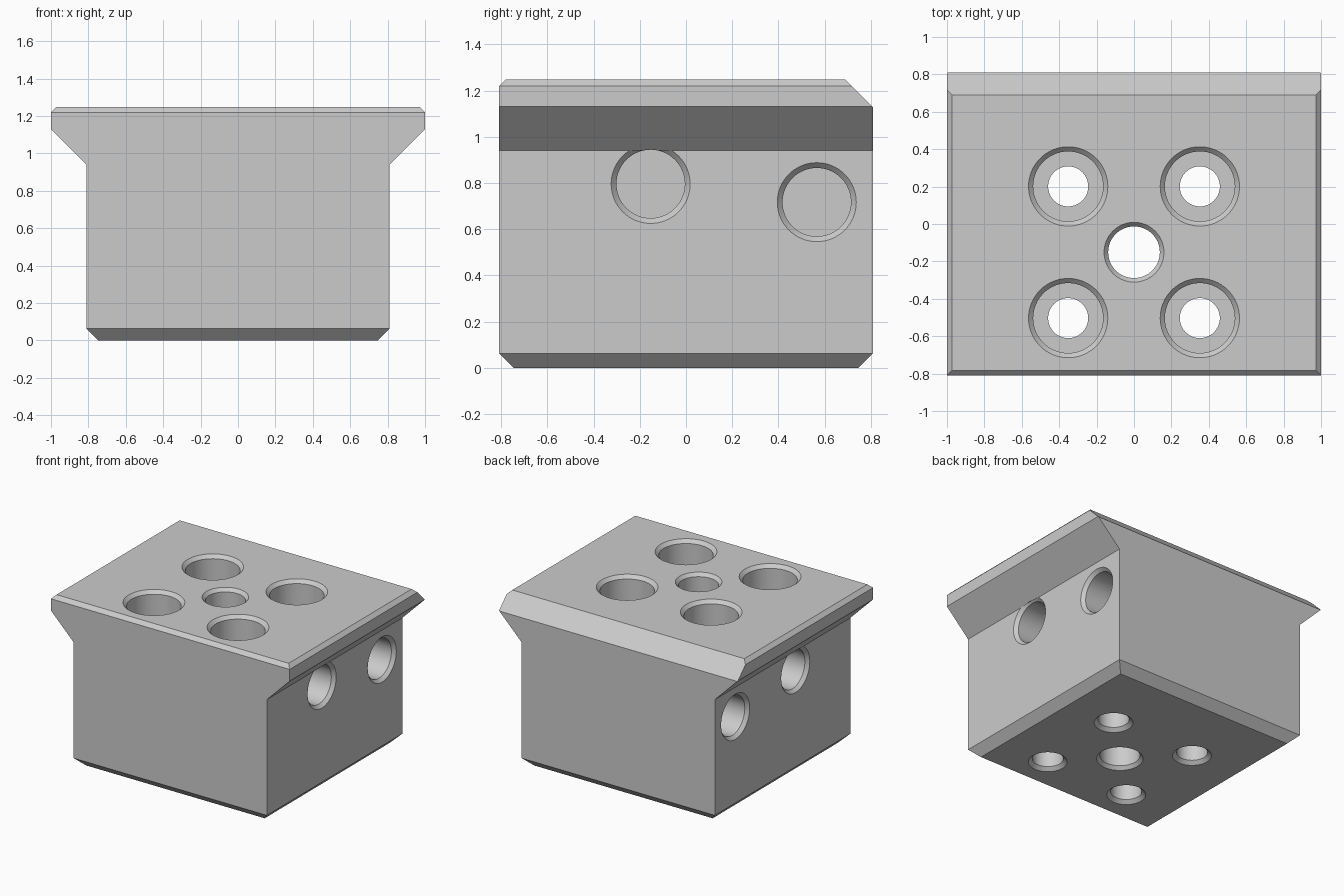
import bpy
import bmesh
from math import cos, sin, pi
from mathutils import Matrix, Vector

cube = bpy.data.objects.get("Cube")
if cube:
    bpy.data.objects.remove(cube, do_unlink=True)

HEIGHT, HALF, RIM = 1.247, 0.81, 1.0
BEVEL, EDGE, BACK_BEVEL = 0.063, 0.028, 0.12

grey = bpy.data.materials.new("machined grey")
grey.use_nodes = True
colour = (0.6, 0.6, 0.6, 1)
grey.diffuse_color = colour
grey.node_tree.nodes["Principled BSDF"].inputs["Base Color"].default_value = colour


def make_object(name, bm):
    bmesh.ops.recalc_face_normals(bm, faces=bm.faces[:])
    mesh = bpy.data.meshes.new(name)
    bm.to_mesh(mesh)
    bm.free()
    mesh.materials.append(grey)
    obj = bpy.data.objects.new(name, mesh)
    bpy.context.collection.objects.link(obj)
    return obj


def extrude_profile(name, points, length, along):
    """Extrude a (side, height) profile, centred, along a horizontal axis."""
    bm = bmesh.new()
    across = Vector((0, 1, 0)) if along.x else Vector((1, 0, 0))
    verts = [bm.verts.new(across * s + Vector((0, 0, h)) - along * length / 2)
             for s, h in points]
    face = bm.faces.new(verts)
    new = bmesh.ops.extrude_face_region(bm, geom=[face])["geom"]
    bmesh.ops.translate(bm, vec=along * length,
                        verts=[v for v in new if isinstance(v, bmesh.types.BMVert)])
    return make_object(name, bm)


def lathe(bm, profile, matrix, sides=64):
    """Closed solid of revolution from (radius, height) points."""
    rings = [[bm.verts.new(matrix @ Vector((r * cos(2 * pi * i / sides),
                                            r * sin(2 * pi * i / sides), h)))
              for i in range(sides)] for r, h in profile]
    for low, high in zip(rings, rings[1:]):
        for i in range(sides):
            j = (i + 1) % sides
            bm.faces.new((low[i], low[j], high[j], high[i]))
    bm.faces.new(rings[0][::-1])
    bm.faces.new(rings[-1])


def add_boolean(target, cutter, operation):
    mod = target.modifiers.new(cutter.name, "BOOLEAN")
    mod.object, mod.operation, mod.solver = cutter, operation, "EXACT"
    cutter.hide_render = True


# Flared block, seen from the front
half_outline = [(HALF - BEVEL, 0), (HALF, BEVEL), (HALF, 0.94),
                (RIM, 1.13), (RIM, HEIGHT - EDGE), (RIM - EDGE, HEIGHT)]
outline = half_outline + [(-x, z) for x, z in reversed(half_outline)]
block = extrude_profile("mounting_block", outline, 2, Vector((0, 1, 0)))

# Side envelope that trims the front and back with their bevels
over = 0.1
envelope = extrude_profile("side_envelope", [
    (-HALF, BEVEL), (-HALF + BEVEL + over, -over),
    (HALF - BEVEL - over, -over), (HALF, BEVEL),
    (HALF, HEIGHT - BACK_BEVEL),
    (HALF - BACK_BEVEL - over, HEIGHT + over),
    (-HALF + EDGE + over, HEIGHT + over), (-HALF, HEIGHT - EDGE)],
    3, Vector((1, 0, 0)))
add_boolean(block, envelope, "INTERSECT")

# Hole cutters, each one with chamfered mouths
holes = bmesh.new()
c = 0.025
centre_hole = [(0.16, -over), (0.16, 0), (0.138, c), (0.138, HEIGHT - c),
               (0.16, HEIGHT), (0.16, HEIGHT + over)]
bolt_hole = [(0.134, -over), (0.134, 0), (0.107, c), (0.107, HEIGHT - 0.5),
             (0.187, HEIGHT - 0.5), (0.187, HEIGHT - c),
             (0.212, HEIGHT), (0.212, HEIGHT + over)]
side_hole = [(0.148, HALF - 0.4), (0.148, HALF - c), (0.171, HALF),
             (0.171, HALF + 0.001), (0.148, HALF + 0.001), (0.148, RIM + over)]
lathe(holes, centre_hole, Matrix.Translation((0, -0.151, 0)))
for side in (-1, 1):
    for y in (-0.503, 0.201):
        lathe(holes, bolt_hole, Matrix.Translation((side * 0.352, y, 0)))
    for y, z in ((-0.153, 0.796), (0.566, 0.717)):
        lathe(holes, side_hole, Matrix.Translation((0, y, z))
              @ Matrix.Rotation(side * pi / 2, 4, "Y"))
drills = make_object("hole_cutters", holes)
add_boolean(block, drills, "DIFFERENCE")

# Bake the cuts, then drop the cutters
bpy.context.view_layer.update()
graph = bpy.context.evaluated_depsgraph_get()
baked = bpy.data.meshes.new_from_object(block.evaluated_get(graph))
block.modifiers.clear()
block.data = baked
for helper in (envelope, drills):
    bpy.data.objects.remove(helper, do_unlink=True)

# Smooth bores, crisp bevels
bpy.ops.object.select_all(action="DESELECT")
block.select_set(True)
bpy.context.view_layer.objects.active = block
bpy.ops.object.shade_smooth_by_angle(angle=pi / 6)
